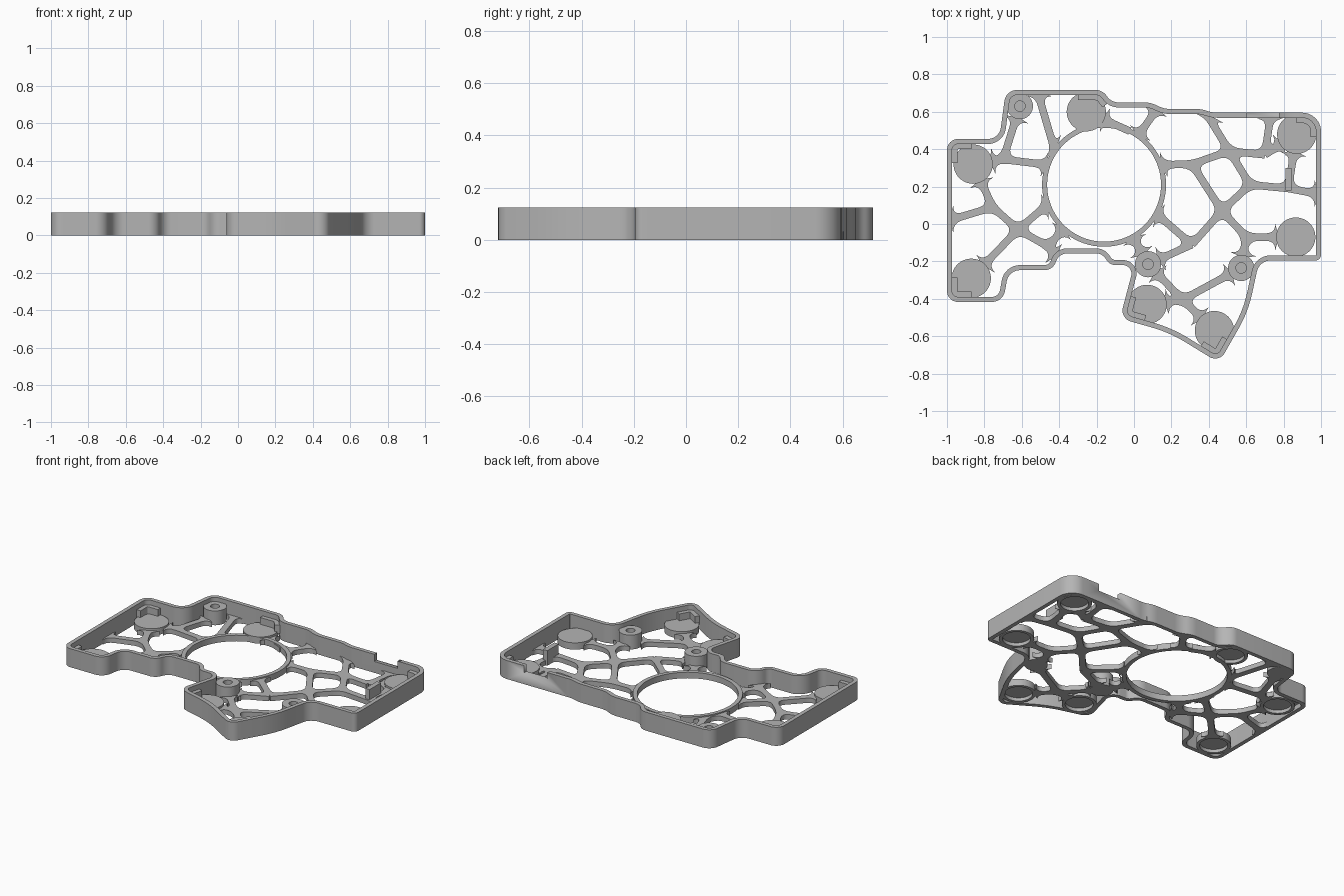
import bpy, bmesh, math
from mathutils import Vector, geometry

cube = bpy.data.objects.get("Cube")
if cube:
    bpy.data.objects.remove(cube, do_unlink=True)

grey = bpy.data.materials.new("plain_grey")
grey.use_nodes = True
grey.diffuse_color = (.46, .46, .46, 1)
grey.node_tree.nodes["Principled BSDF"].inputs["Base Color"].default_value = (.46, .46, .46, 1)

HEIGHT, WALL, FLOOR, HALF, FLARE = .123, .027, .032, .02, .05
RING_CENTRE, RING_RADIUS = Vector((-.16, .21)), .318
FOOT_RADIUS, BOSS_RADIUS = .105, .07


def finish(name, bm):
    """Turn a bmesh into a shaded object."""
    bmesh.ops.recalc_face_normals(bm, faces=bm.faces)
    mesh = bpy.data.meshes.new(name)
    bm.to_mesh(mesh)
    bm.free()
    mesh.materials.append(grey)
    ob = bpy.data.objects.new(name, mesh)
    bpy.context.collection.objects.link(ob)
    bpy.ops.object.select_all(action='DESELECT')
    ob.select_set(True)
    bpy.context.view_layer.objects.active = ob
    bpy.ops.object.shade_smooth_by_angle(angle=math.radians(35))
    return ob


def prism(bm, points, low, high):
    bottom = [bm.verts.new((p.x, p.y, low)) for p in points]
    top = [bm.verts.new((p.x, p.y, high)) for p in points]
    bm.faces.new(bottom)
    bm.faces.new(top)
    for k in range(len(points)):
        j = (k + 1) % len(points)
        bm.faces.new((bottom[k], bottom[j], top[j], top[k]))


def band(bm, outer, inner, low, high):
    """Closed wall between two matching loops."""
    rows = [[bm.verts.new((p.x, p.y, z)) for p in loop]
            for loop, z in ((outer, low), (outer, high), (inner, high), (inner, low))]
    for r in range(4):
        a, b = rows[r], rows[(r + 1) % 4]
        for k in range(len(a)):
            j = (k + 1) % len(a)
            bm.faces.new((a[k], a[j], b[j], b[k]))


def lathe(bm, centre, profile, sides=40):
    """Spin a closed profile of (radius, height) about a vertical axis."""
    verts = [bm.verts.new((centre.x + r, centre.y, z)) for r, z in profile]
    edges = [bm.edges.new(pair) for pair in zip(verts, verts[1:])]
    bmesh.ops.spin(bm, geom=verts + edges, cent=(*centre, 0), axis=(0, 0, 1),
                   angle=math.tau, steps=sides, use_duplicate=False)
    bmesh.ops.remove_doubles(bm, verts=bm.verts, dist=.0001)


def arc(before, corner, after, trim, steps=8):
    """Round one corner, returning the points of the arc."""
    u, v = before - corner, after - corner
    trim = min(trim, .45 * u.length, .45 * v.length)
    u.normalize()
    v.normalize()
    middle = (u + v).normalized()
    centre = corner + middle * (trim / u.dot(middle))
    start, end = corner + u * trim - centre, corner + v * trim - centre
    return [centre + start.lerp(end, s / steps).normalized() * start.length
            for s in range(steps + 1)]


def offset(points, distance, closed=True):
    """Move a clockwise path inward."""
    result, count = [], len(points)
    for k, p in enumerate(points):
        before = points[k - 1] if closed or k else p
        after = points[(k + 1) % count] if closed or k < count - 1 else p
        a, b = (p - before).normalized(), (after - p).normalized()
        d = (a + b).normalized()
        mitre = max(d.dot(b if b.length else a), .5)
        result.append(p + Vector((d.y, -d.x)) * distance / mitre)
    return result


# Outer wall
corners = [Vector(c) for c in (
    (-1, .455), (-.72, .455), (-.685, .717), (-.17, .717), (-.12, .65), (.09, .65),
    (.16, .615), (.36, .615), (.42, .595), (1, .595), (1, -.195), (.67, -.195),
    (.61, -.47), (.455, -.742), (.19, -.58), (-.075, -.505), (0, -.22), (-.13, -.22),
    (-.17, -.157), (-.4, -.157), (-.435, -.247), (-.67, -.247), (-.7, -.417), (-1, -.417))]
trims = {9: .1, 10: .03, 12: .1, 14: .1}
count = len(corners)
outline = []
for k, c in enumerate(corners):
    outline += arc(corners[k - 1], c, corners[(k + 1) % count], trims.get(k, .06))
bm = bmesh.new()
band(bm, outline, offset(outline, WALL), 0, HEIGHT)
wall = finish("outer_wall", bm)

# Cable notch in the back wall
bm = bmesh.new()
prism(bm, [Vector(p) for p in ((.605, .5), (.775, .5), (.775, .7), (.605, .7))], .075, .2)
cutter = finish("notch_cutter", bm)
cutter.hide_render = True
notch = wall.modifiers.new("notch", 'BOOLEAN')
notch.operation, notch.object, notch.solver = 'DIFFERENCE', cutter, 'EXACT'
bpy.context.view_layer.objects.active = wall
bpy.ops.object.modifier_apply(modifier="notch")
bpy.data.objects.remove(cutter, do_unlink=True)

# Ledges thickening the wall in the corners
bm = bmesh.new()
for k in (0, 3, 9, 13, 15, 23):
    c, before, after = corners[k], corners[k - 1], corners[(k + 1) % count]
    reach = [c + (p - c).normalized() * min(.13, .9 * (p - c).length) for p in (before, after)]
    path = [reach[0]] + arc(before, c, after, trims.get(k, .06)) + [reach[1]]
    prism(bm, offset(path, WALL / 2, False) + offset(path, .055, False)[::-1], FLOOR, .09)
finish("corner_ledges", bm)

# Large round opening
circle = [Vector((math.sin(a), math.cos(a))) for a in
          (math.tau * s / 72 for s in range(72))]
ring = [RING_CENTRE + p * RING_RADIUS for p in circle]
bm = bmesh.new()
band(bm, offset(ring, -WALL / 2), offset(ring, WALL / 2), 0, .04)
finish("opening_ring", bm)

# Round feet, recessed underneath
feet = dict(P=(-.86, .32), Q=(-.87, -.29), R=(-.255, .6), S=(.87, .48),
            T=(.865, -.07), U=(.07, -.43), V=(.43, -.57))
bm = bmesh.new()
for c in feet.values():
    lathe(bm, Vector(c), ((0, .022), (.085, .022), (.085, 0), (FOOT_RADIUS, 0),
                          (FOOT_RADIUS, .045), (0, .045)))
finish("foot_pads", bm)

# Screw bosses
bosses = dict(X=(-.61, .63), Y=(.075, -.215), Z=(.573, -.235))
bm = bmesh.new()
for c in bosses.values():
    lathe(bm, Vector(c), ((0, 0), (BOSS_RADIUS, 0), (BOSS_RADIUS, .095), (.028, .095),
                          (.028, .02), (0, .02)))
finish("screw_bosses", bm)

# Switch holder plate standing on the floor
bm = bmesh.new()
prism(bm, [Vector(p) for p in ((.81, .18), (.842, .18), (.842, .3), (.81, .3))], 0, .1)
finish("holder_plate", bm)

# Lattice floor: joints, and struts named by the two things they connect
joints = dict(
    a=(-.7, .345), b=(-.755, .09), c=(-.62, -.03), e=(.31, .32), f=(.51, .39), i=(.7, .37),
    k=(.62, .21), l=(.47, .07), m=(.31, -.11), n=(.6, -.07), q=(.26, -.405), p=(.825, .19),
    g=(-.47, .32), h=(-.48, .1), j=(-.515, .7), o=(-.44, .4), r=(-.985, .02), s=(.15, .32),
    t=(.39, .605), u=(.13, .05), v=(0, -.08), w=(.98, .16), x=(.03, .48), y=(.13, .63),
    z=(-.42, -.17), d=(-.38, -.03), A=(.73, .58), B=(-.46, -.12), D=(-.02, .5))
struts = ("aP aX ag bP br bc ch cQ cB Bz Bd jo xy se ef ft fi iS iA fk kl kp pS pw "
          "el lm ln mu mY Yv nT nZ qY qZ qU qV DR").split()
joints = {key: Vector(p) for key, p in joints.items()}
middle_line = offset(outline, WALL / 2)


def snap(point):
    """Nearest point on the wall or ring, with the direction there."""
    best = None
    for path in (middle_line, ring):
        for a, b in zip(path, path[1:] + path[:1]):
            hit, t = geometry.intersect_point_line(point, a, b)
            hit = a.lerp(b, min(max(t, 0), 1))
            gap = (hit - point).length
            if best is None or gap < best[0]:
                best = gap, hit, (b - a).normalized()
    return best[1:]


def flares(bm, centre, directions):
    """Fill the corners between struts that meet at a point."""
    angles = sorted(math.atan2(d.y, d.x) for d in directions)
    for a, b in zip(angles, angles[1:] + [angles[0] + math.tau]):
        gap = b - a
        if not .2 < gap < 2.9:
            continue
        u, v, mid = (Vector((math.cos(t), math.sin(t))) for t in (a, b, (a + b) / 2))
        corner = centre + mid * HALF / math.sin(gap / 2)
        curve = []
        for s in range(7):
            t = s / 6
            curve.append(corner + u * FLARE * (1 - t) ** 2 + v * FLARE * t ** 2)
        prism(bm, [centre] + curve, 0, FLOOR)


bm = bmesh.new()
meeting = {key: [] for key in joints}
tangents = {}
for key in joints:
    if sum(key in s for s in struts) == 1:
        joints[key], tangents[key] = snap(joints[key])
for strut in struts:
    ends = [joints[key] if key in joints else Vector(feet.get(key) or bosses[key])
            for key in strut]
    along = (ends[1] - ends[0]).normalized()
    across = Vector((-along.y, along.x))
    for side, key in enumerate(strut):
        inward = -along if side else along
        if key in joints:
            meeting[key].append(inward)
        else:
            radius = FOOT_RADIUS if key in feet else BOSS_RADIUS
            ends[side] = ends[side] + inward * (radius - .015)
            flares(bm, ends[side], (inward, across, -across))
    a, b = ends
    prism(bm, [a + across * HALF, a - across * HALF, b - across * HALF, b + across * HALF],
          0, FLOOR)
for key, directions in meeting.items():
    if key in tangents:
        directions += [tangents[key], -tangents[key]]
    flares(bm, joints[key], directions)
finish("lattice_floor", bm)
